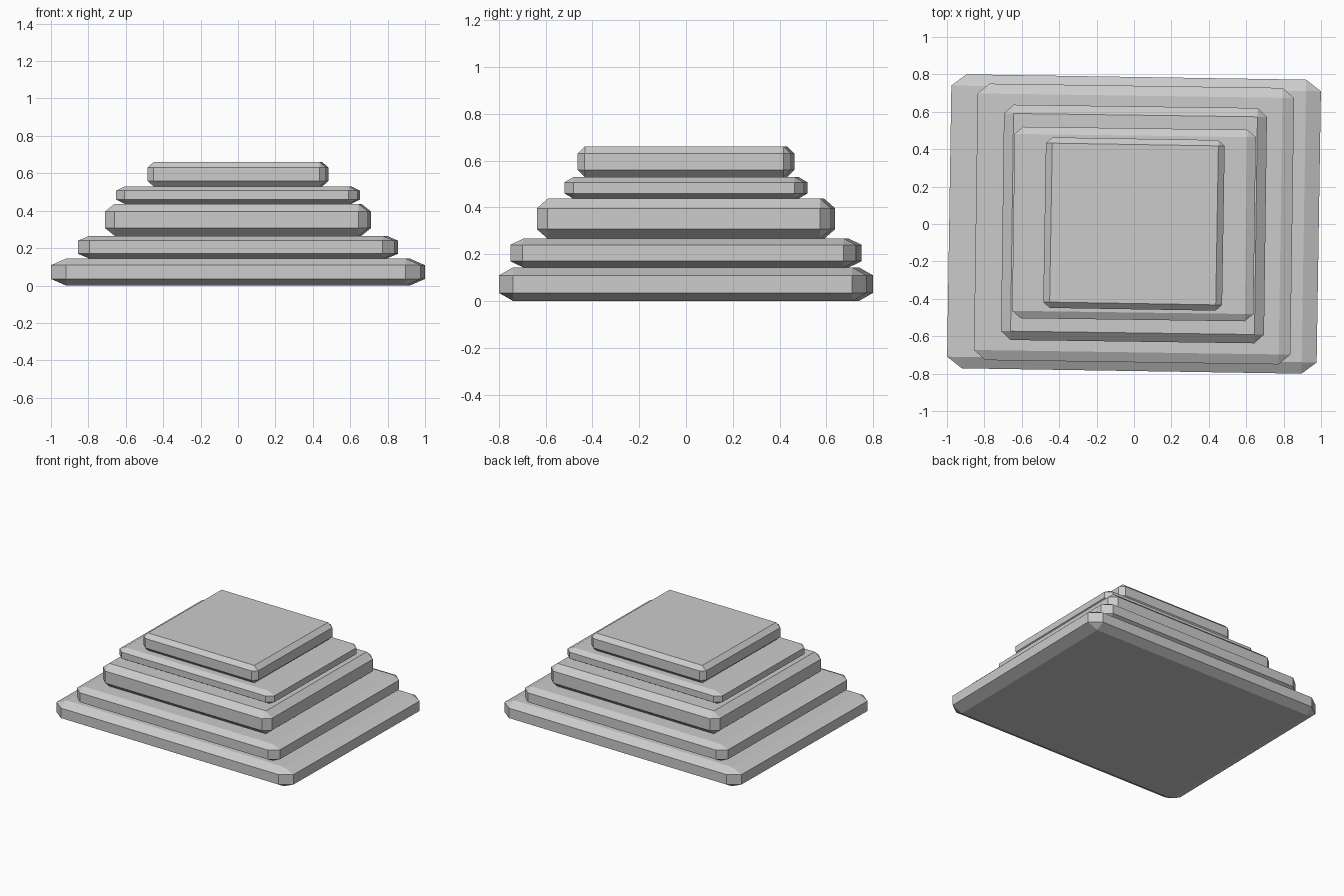
import bpy
import bmesh
from mathutils import Matrix

default = bpy.data.objects.get("Cube")
if default:
    bpy.data.objects.remove(default, do_unlink=True)

# One plain stone colour
stone = bpy.data.materials.new("stone_grey")
stone.use_nodes = True
colour = (0.6, 0.6, 0.6, 1.0)
stone.diffuse_color = colour
stone.node_tree.nodes["Principled BSDF"].inputs["Base Color"].default_value = colour


def chamfered_slab(name, half_x, half_y, bottom, top, chamfer, turn):
    """Flat box with every edge cut, the cut differing along each axis."""
    bm = bmesh.new()
    bmesh.ops.create_cube(bm, size=2)
    bmesh.ops.bevel(bm, geom=bm.edges[:], offset=0.1, segments=1,
                    affect='EDGES', clamp_overlap=True)
    half = (half_x, half_y, (top - bottom) / 2)
    for v in bm.verts:
        for i in range(3):
            size = half[i] if abs(v.co[i]) > 0.99 else half[i] - chamfer[i]
            v.co[i] = size if v.co[i] > 0 else -size
    bm.transform(Matrix.Rotation(-turn, 4, 'Z'))
    bmesh.ops.recalc_face_normals(bm, faces=bm.faces[:])
    mesh = bpy.data.meshes.new(name)
    bm.to_mesh(mesh)
    bm.free()
    mesh.materials.append(stone)
    obj = bpy.data.objects.new(name, mesh)
    obj.location.z = (bottom + top) / 2
    bpy.context.collection.objects.link(obj)


# Stacked steps: name, half width, half depth, top height, chamfers, turn
steps = [
    ("base_step", 0.988, 0.786, 0.144, (0.08, 0.061, 0.035), 0.0157),
    ("second_step", 0.846, 0.739, 0.266, (0.062, 0.053, 0.026), 0.0145),
    ("third_step", 0.703, 0.629, 0.437, (0.051, 0.047, 0.041), 0.0135),
    ("fourth_step", 0.645, 0.512, 0.53, (0.046, 0.039, 0.023), 0.0135),
    ("top_step", 0.478, 0.456, 0.66, (0.034, 0.031, 0.03), 0.0165),
]
bottom = 0.0
for name, half_x, half_y, top, chamfer, turn in steps:
    chamfered_slab(name, half_x, half_y, bottom, top, chamfer, turn)
    bottom = top
